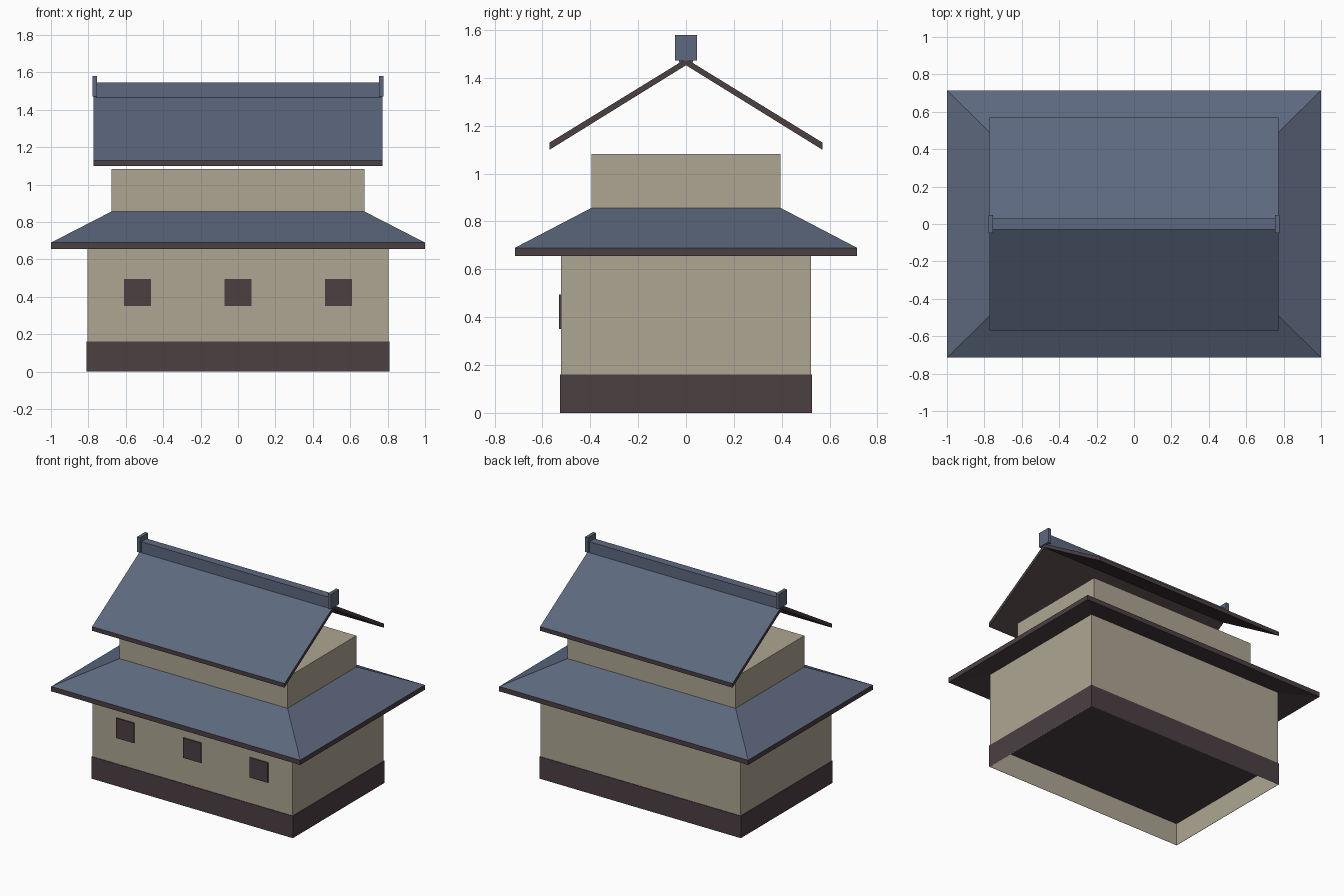
import bpy, bmesh

if "Cube" in bpy.data.objects:
    bpy.data.objects.remove(bpy.data.objects["Cube"])


def material(name, rgb):
    m = bpy.data.materials.new(name)
    m.diffuse_color = (*rgb, 1)
    m.use_nodes = True
    m.node_tree.nodes["Principled BSDF"].inputs["Base Color"].default_value = m.diffuse_color
    return m


PLASTER = material("plaster", (0.42, 0.38, 0.29))
TILE = material("roof_tile", (0.11, 0.14, 0.21))
TIMBER = material("dark_timber", (0.07, 0.05, 0.055))


def finish(bm, name, mats):
    me = bpy.data.meshes.new(name)
    bm.to_mesh(me)
    bm.free()
    for m in mats:
        me.materials.append(m)
    ob = bpy.data.objects.new(name, me)
    bpy.context.collection.objects.link(ob)
    return ob


def loft(name, rings, mats, bands, bottom=False, top=False):
    """Stack of rectangles (half_x, half_y, z); one material index per band."""
    bm = bmesh.new()
    loops = [[bm.verts.new((sx * hx, sy * hy, z))
              for sx, sy in ((-1, -1), (1, -1), (1, 1), (-1, 1))]
             for hx, hy, z in rings]
    for a, b, mi in zip(loops, loops[1:], bands):
        for i in range(4):
            j = (i + 1) % 4
            bm.faces.new((a[i], a[j], b[j], b[i])).material_index = mi
    if bottom:
        bm.faces.new(loops[0][::-1])
    if top:
        bm.faces.new(loops[-1])
    return finish(bm, name, mats)


def box(name, x, y, z, mat):
    bm = bmesh.new()
    bmesh.ops.create_cube(bm, size=1)
    for v in bm.verts:
        v.co = [lo + (c + 0.5) * (hi - lo) for c, (lo, hi) in zip(v.co, (x, y, z))]
    return finish(bm, name, [mat])


# Lower storey: plaster walls, recessed open underside, timber base band
loft("lower_walls", [(0.805, 0.522, 0.16), (0.805, 0.522, 0.71)], [PLASTER], [0])
loft("base_lining", [(0.804, 0.521, 0), (0.804, 0.521, 0.16)], [PLASTER], [0])
loft("base_band", [(0.809, 0.526, 0), (0.809, 0.526, 0.16), (0.805, 0.522, 0.16)],
     [TIMBER], [0, 0])
floor = bmesh.new()
floor.faces.new([floor.verts.new((x, y, 0.16)) for x, y in
                 ((-0.805, -0.522), (-0.805, 0.522), (0.805, 0.522), (0.805, -0.522))])
finish(floor, "floor_underside", [TIMBER])

# Front windows
for i, x in enumerate((-0.537, 0, 0.537)):
    box(f"window_{i + 1}", (x - 0.072, x + 0.072), (-0.53, -0.51), (0.35, 0.495), TIMBER)

# Skirt roof: underside, timber edge, tiled slope
loft("skirt_roof", [(0.805, 0.522, 0.70), (1.0, 0.715, 0.655), (1.0, 0.715, 0.69),
                    (0.675, 0.395, 0.857)], [TIMBER, TILE], [0, 0, 1])

# Upper storey
loft("upper_walls", [(0.675, 0.395, 0.857), (0.675, 0.395, 1.083)], [PLASTER], [0], top=True)

# Gable roof: chevron profile extruded along x, tiles on the top faces only
profile = [(-0.57, 1.10), (0, 1.453), (0.57, 1.10), (0.57, 1.13), (0, 1.48), (-0.57, 1.13)]
bm = bmesh.new()
ends = [[bm.verts.new((x, y, z)) for y, z in profile] for x in (-0.773, 0.773)]
for i in range(6):
    j = (i + 1) % 6
    bm.faces.new((ends[0][i], ends[0][j], ends[1][j], ends[1][i])).material_index = int(i in (3, 4))
for e in ends:
    bm.faces.new((e[0], e[1], e[4], e[5]))
    bm.faces.new((e[1], e[2], e[3], e[4]))
bmesh.ops.recalc_face_normals(bm, faces=bm.faces)
finish(bm, "gable_roof", [TIMBER, TILE])

# Ridge beam with raised end caps
box("ridge_beam", (-0.76, 0.76), (-0.03, 0.03), (1.465, 1.545), TILE)
for side, s in (("left", -1), ("right", 1)):
    box(f"ridge_cap_{side}", sorted((s * 0.755, s * 0.779)), (-0.047, 0.047), (1.472, 1.58), TILE)
